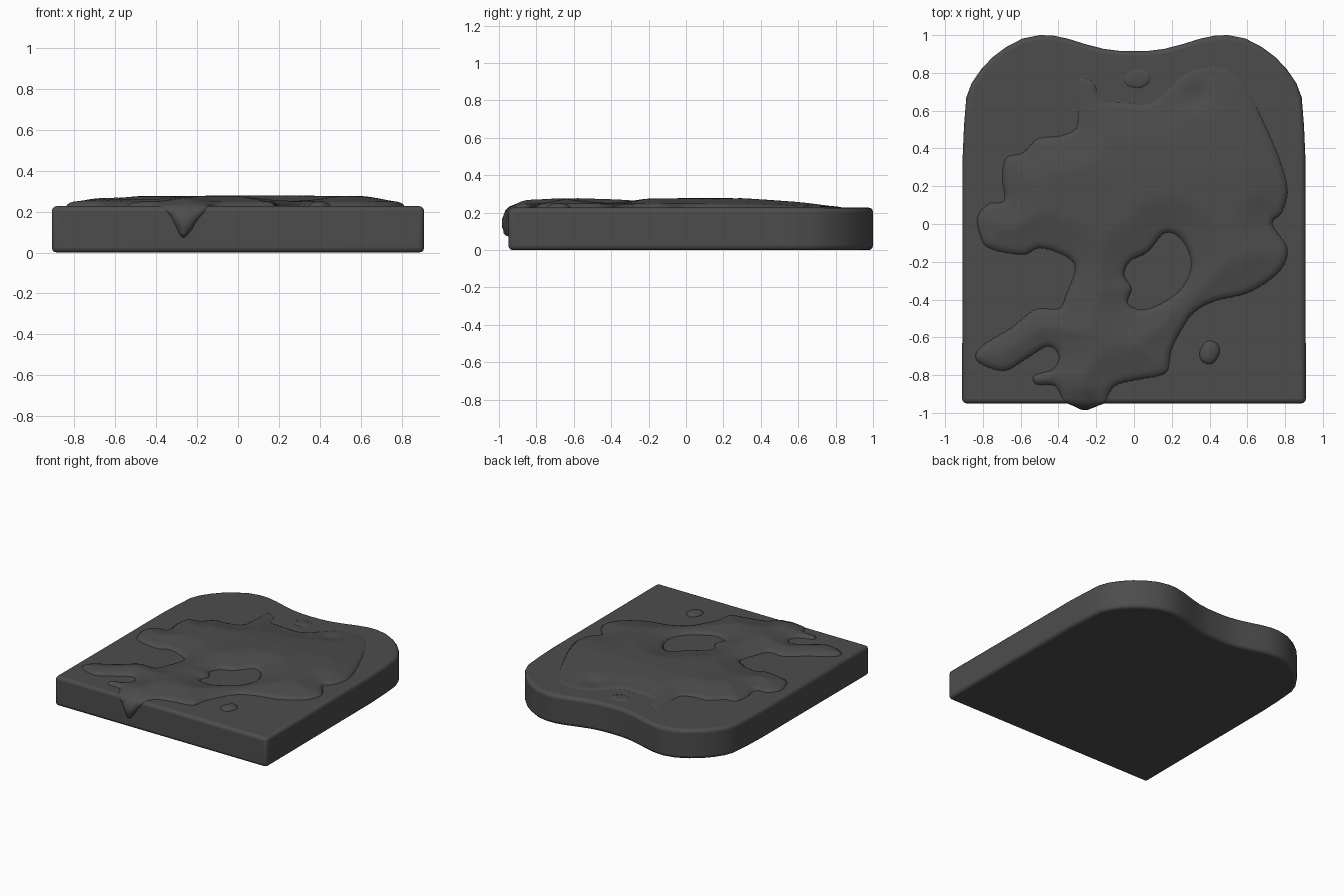
import bpy, bmesh, math
from mathutils import Vector, kdtree
from mathutils.geometry import delaunay_2d_cdt

if "Cube" in bpy.data.objects:
    bpy.data.objects.remove(bpy.data.objects["Cube"])

TOP, FRONT, R = 0.227, -0.95, 0.03
DARK = bpy.data.materials.new("dark_grey")
DARK.diffuse_color = (0.073, 0.073, 0.073, 1)
DARK.use_nodes = True
DARK.node_tree.nodes["Principled BSDF"].inputs["Base Color"].default_value = DARK.diffuse_color


def smooth_loop(pts, n=5):
    """Closed Catmull-Rom curve through the points."""
    p = [Vector(q) for q in pts]
    out = []
    for i in range(len(p)):
        a, b, c, d = p[i - 1], p[i], p[(i + 1) % len(p)], p[(i + 2) % len(p)]
        for k in range(n):
            t = k / n
            out.append(0.5 * (2 * b + (c - a) * t + (2 * a - 5 * b + 4 * c - d) * t * t
                              + (3 * b - a - 3 * c + d) * t ** 3))
    return out


def make_object(name, verts, faces, angle):
    me = bpy.data.meshes.new(name)
    me.from_pydata(verts, [], faces)
    bm = bmesh.new()
    bm.from_mesh(me)
    bmesh.ops.recalc_face_normals(bm, faces=bm.faces)
    bm.to_mesh(me)
    bm.free()
    me.materials.append(DARK)
    ob = bpy.data.objects.new(name, me)
    bpy.context.collection.objects.link(ob)
    bpy.context.view_layer.objects.active = ob
    ob.select_set(True)
    bpy.ops.object.shade_smooth_by_angle(angle=math.radians(angle))
    ob.select_set(False)
    return ob


# Bread slice: mirrored half profile with two rounded lobes
half = [(0.08, 0.917), (0.16, 0.927), (0.25, 0.95), (0.35, 0.981), (0.43, 0.998),
        (0.50, 1.0), (0.59, 0.982), (0.68, 0.935), (0.75, 0.882), (0.81, 0.818), (0.86, 0.745),
        (0.888, 0.67), (0.90, 0.52), (0.907, 0.36), (0.91, FRONT)]
half = [(0, 0.915)] + half + [(-x, y) for x, y in reversed(half)]
n = len(half)
verts = [(x, y, z) for z in (0, TOP) for x, y in half]
faces = [list(range(n)), list(range(n, 2 * n))]
faces += [[i, (i + 1) % n, n + (i + 1) % n, n + i] for i in range(n)]
bread = make_object("bread_slice", verts, faces, 35)
bev = bread.modifiers.new("rounded_edges", 'BEVEL')
bev.width, bev.segments, bev.limit_method = 0.024, 3, 'ANGLE'
bev.angle_limit = math.radians(40)

# Spread outline, laid flat (the drip beyond the front edge is folded down later)
left_side = [(0.44, 0.84), (0.28, 0.81), (0.19, 0.73), (0.09, 0.645), (-0.04, 0.645), (-0.17, 0.66),
             (-0.21, 0.75), (-0.29, 0.77), (-0.30, 0.63), (-0.31, 0.51), (-0.39, 0.47),
             (-0.51, 0.455), (-0.59, 0.38), (-0.68, 0.35), (-0.70, 0.24), (-0.69, 0.125),
             (-0.77, 0.11), (-0.83, 0.04), (-0.82, -0.05), (-0.77, -0.13), (-0.59, -0.165),
             (-0.50, -0.13), (-0.38, -0.165), (-0.315, -0.23), (-0.36, -0.37), (-0.40, -0.445),
             (-0.525, -0.45), (-0.655, -0.55), (-0.815, -0.65), (-0.83, -0.73), (-0.69, -0.78),
             (-0.575, -0.72), (-0.455, -0.65), (-0.40, -0.70), (-0.43, -0.765), (-0.53, -0.80),
             (-0.52, -0.85), (-0.42, -0.86)]
right_side = [(-0.38, -0.93), (-0.33, -0.99), (-0.275, -1.09), (-0.23, -1.06), (-0.20, -1.01),
              (-0.15, -0.95), (-0.10, -0.86), (0.03, -0.825), (0.17, -0.79), (0.20, -0.67),
              (0.255, -0.56), (0.32, -0.47), (0.43, -0.41), (0.61, -0.365), (0.77, -0.255),
              (0.815, -0.13), (0.735, 0), (0.785, 0.06), (0.815, 0.18), (0.775, 0.34),
              (0.69, 0.54), (0.62, 0.68), (0.55, 0.79)]
hole = [(0.165, -0.05), (0.25, -0.085), (0.30, -0.2), (0.27, -0.31), (0.19, -0.39), (0.06, -0.45),
        (-0.03, -0.42), (-0.01, -0.34), (-0.05, -0.27), (-0.02, -0.2), (0.075, -0.15)]


def fold(x, v, h):
    """Place a flat point on the bread surface, rolling over the front edge."""
    s = FRONT + R - v
    if s <= 0:
        return (x, v, TOP + h)
    a = min(s / R, math.pi / 2)
    down = max(0, s - R * math.pi / 2)
    return (x, FRONT + R - (R + h) * math.sin(a), TOP - R + (R + h) * math.cos(a) - down)


def thickness(x, y, d):
    """Steep rim, then a gentle rise; thin to the back and dented near the crater."""
    t = min(d / 0.045, 1)
    rim = 0.024 * math.sqrt(max(0, 1 - (1 - t) ** 2))
    u = min(d / 0.22, 1)
    rise = 0.03 * u * u * (3 - 2 * u)
    back = 1 - 0.6 * min(max((y - 0.3) / 0.5, 0), 1)
    r2 = (x - 0.33) ** 2 + (y - 0.67) ** 2
    wave = 0.003 * math.sin(5 * x + 1) * math.cos(6 * y)
    h = (rim + rise + wave * u) * back - 0.018 * math.exp(-r2 / 0.004)
    # thinner where it rolls over the edge, full again in the hanging drip
    h *= 1 - 0.5 * math.exp(-((y + 0.93) / 0.04) ** 2)
    if y < -0.97:
        h *= 1 + 0.5 * min((-0.97 - y) / 0.04, 1)
    return h - 0.004


def spread(name, loops):
    pts, edges = [], []
    for lp in loops:
        k = len(pts)
        pts += lp
        edges += [(k + i, k + (i + 1) % len(lp)) for i in range(len(lp))]
    segs = [(pts[a], pts[b]) for a, b in edges]
    kd = kdtree.KDTree(len(segs) * 4)
    for i, (a, b) in enumerate(segs):
        for k in range(4):
            kd.insert((*a.lerp(b, k / 4), 0), i)
    kd.balance()

    def dist(p):
        return kd.find((p[0], p[1], 0))[2]

    def inside(p):
        c = False
        for a, b in segs:
            if (a.y > p[1]) != (b.y > p[1]) and \
                    p[0] < (b.x - a.x) * (p[1] - a.y) / (b.y - a.y) + a.x:
                c = not c
        return c

    # Inset rings for a clean rounded rim, then a grid for the middle
    extra = []
    for off in (0.006, 0.018, 0.036):
        for a, b in segs:
            nrm = Vector((a.y - b.y, b.x - a.x)).normalized() * off
            for sgn in (1, -1):
                q = (a + b) / 2 + nrm * sgn
                if dist(q) > 0.85 * off and inside(q):
                    extra.append(q)
    for i in range(-45, 46):
        for j in range(-58, 50):
            q = Vector((i * 0.02 + 0.0013, j * 0.02 + 0.0007))
            if dist(q) > 0.05 and inside(q):
                extra.append(q)
    vs, _, fs, *_ = delaunay_2d_cdt(pts + extra, edges, [], 0, 1e-5)
    ds = [dist(v) for v in vs]
    keep = [f for f in fs if any(ds[i] > 0.004 for i in f)
            or inside(sum((vs[i] for i in f), Vector((0, 0))) / 3)]
    flat = [fold(v.x, v.y, thickness(v.x, v.y, d) if d > 1e-4 else -0.006)
            for v, d in zip(vs, ds)]
    ob = make_object(name, flat, keep, 80)
    if sum(p.normal.z for p in ob.data.polygons) < 0:
        ob.data.flip_normals()


spread("melted_spread", [smooth_loop(left_side + right_side), smooth_loop(hole)])


# Loose droplets
def blob(name, x, y, rx, ry):
    spread(name, [smooth_loop([(x + rx * math.cos(a) * (1 + 0.15 * math.sin(2 * a)),
                                y + ry * math.sin(a))
                               for a in [k * math.tau / 8 for k in range(8)]])])


blob("front_droplet", 0.40, -0.68, 0.055, 0.065)
blob("back_droplet", 0.02, 0.77, 0.075, 0.055)
